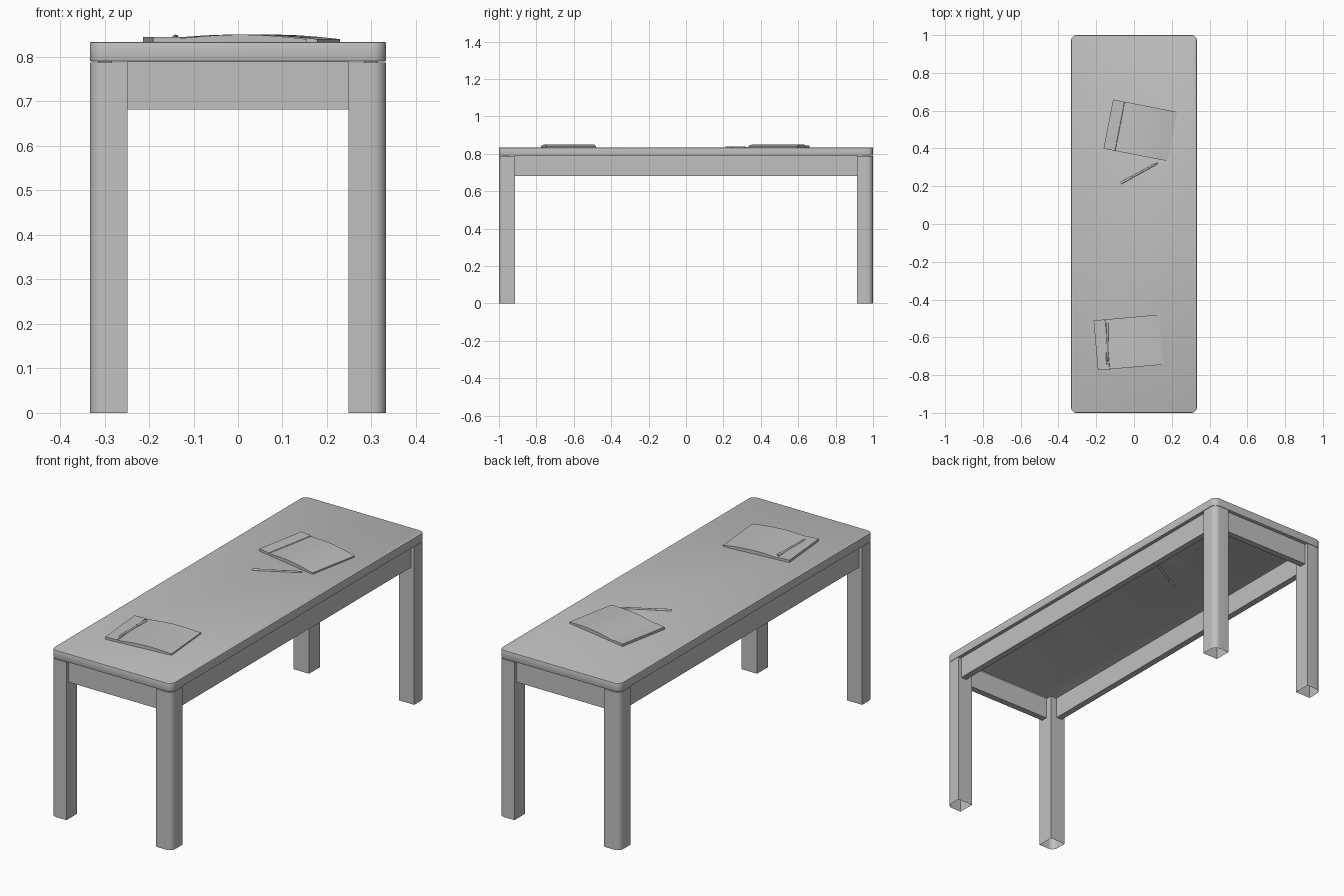
import bpy, bmesh, math
from mathutils import Vector, Matrix

if "Cube" in bpy.data.objects:
    bpy.data.objects.remove(bpy.data.objects["Cube"])

grey = bpy.data.materials.new("plain grey")
grey.diffuse_color = (0.53, 0.53, 0.53, 1)
grey.use_nodes = True
grey.node_tree.nodes["Principled BSDF"].inputs["Base Color"].default_value = grey.diffuse_color


def finish(name, bm, angle=35):
    bmesh.ops.recalc_face_normals(bm, faces=bm.faces)
    me = bpy.data.meshes.new(name)
    bm.to_mesh(me)
    bm.free()
    me.materials.append(grey)
    ob = bpy.data.objects.new(name, me)
    bpy.context.collection.objects.link(ob)
    bpy.ops.object.select_all(action='DESELECT')
    ob.select_set(True)
    bpy.context.view_layer.objects.active = ob
    bpy.ops.object.shade_smooth_by_angle(angle=math.radians(angle))
    return ob


def box_bm(x0, x1, y0, y1, z0, z1):
    bm = bmesh.new()
    m = Matrix.Translation(((x0 + x1) / 2, (y0 + y1) / 2, (z0 + z1) / 2)) @ \
        Matrix.Diagonal((x1 - x0, y1 - y0, z1 - z0, 1))
    bmesh.ops.create_cube(bm, size=1, matrix=m)
    return bm


def round_uprights(bm, radius, test=lambda v: True):
    es = [e for e in bm.edges
          if abs(e.verts[0].co.z - e.verts[1].co.z) > 0.01 and test(e.verts[0].co)]
    bmesh.ops.bevel(bm, geom=es, offset=radius, segments=8, profile=0.5, affect='EDGES')


TOP = 0.833

# Table top: rounded slab, hollow underneath behind a narrow lip
bm = box_bm(-0.333, 0.333, -1, 1, 0.79, TOP)
round_uprights(bm, 0.03)
caps = [f for f in bm.faces if abs(f.normal.z) > 0.9]
rim = list({e for f in caps for e in f.edges})
bmesh.ops.bevel(bm, geom=rim, offset=0.003, segments=2, profile=0.5, affect='EDGES')
bm.normal_update()
under = min((f for f in bm.faces if f.normal.z < -0.9), key=lambda f: -f.calc_area())
bmesh.ops.inset_region(bm, faces=[under], thickness=0.02)
bmesh.ops.delete(bm, geom=[under], context='FACES')
finish("table_top", bm)

# Legs: open tubes, outer corner rounded
for sx, side in ((-1, "left"), (1, "right")):
    for sy, end in ((-1, "front"), (1, "back")):
        xs = sorted((sx * 0.248, sx * 0.333))
        ys = sorted((sy * 0.915, sy * 1.0))
        bm = box_bm(*xs, *ys, 0, 0.788)
        round_uprights(bm, 0.03, lambda c: abs(c.x) > 0.3 and abs(c.y) > 0.95)
        foot = [f for f in bm.faces if f.calc_center_median().z < 0.01]
        bmesh.ops.delete(bm, geom=foot, context='FACES')
        finish(f"{end}_{side}_leg", bm)

# Aprons between the legs
for s, end, side in ((-1, "front", "left"), (1, "back", "right")):
    ys = sorted((s * 0.95, s * 0.982))
    finish(f"{end}_apron", box_bm(-0.248, 0.248, *ys, 0.682, 0.79))
    xs = sorted((s * 0.283, s * 0.315))
    finish(f"{side}_apron", box_bm(*xs, -0.915, 0.915, 0.682, 0.79))


# Notepads: flat binding strip and gently arched pages
def notepad(name, cx, cy, degrees):
    prof = [(-0.173, 0), (-0.173, 0.012), (-0.112, 0.012), (-0.11, 0.009)]
    for i in range(1, 13):
        t = i / 12
        z = 0.009 * (1 - t) + 0.007 * t + 0.009 * math.sin(math.pi * t)
        prof.append((-0.11 + 0.283 * t, z))
    prof.append((0.173, 0))
    bm = bmesh.new()
    f = bm.faces.new([bm.verts.new((x, -0.1325, z)) for x, z in prof])
    ext = bmesh.ops.extrude_face_region(bm, geom=[f])
    vs = [g for g in ext["geom"] if isinstance(g, bmesh.types.BMVert)]
    bmesh.ops.translate(bm, verts=vs, vec=(0, 0.265, 0))
    bm.transform(Matrix.Translation((cx, cy, TOP)) @ Matrix.Rotation(math.radians(degrees), 4, 'Z'))
    finish(name, bm, 20)


notepad("front_notepad", -0.03, -0.6275, 5)
notepad("back_notepad", 0.034, 0.496, -11)


# Pens: barrel with a tapered tip, spun from a profile
def pen(name, cap, tip):
    a, b = Vector(cap), Vector(tip)
    length = (b - a).length
    prof = [(0, 0), (0.006, 0), (0.006, 0.07), (0.005, 0.071),
            (0.005, length - 0.025), (0.0015, length), (0, length)]
    bm = bmesh.new()
    vs = [bm.verts.new((r, 0, z)) for r, z in prof]
    es = [bm.edges.new(p) for p in zip(vs, vs[1:])]
    bmesh.ops.spin(bm, geom=vs + es, cent=(0, 0, 0), axis=(0, 0, 1),
                   angle=math.tau, steps=16)
    bmesh.ops.remove_doubles(bm, verts=bm.verts, dist=0.0001)
    bm.transform(Matrix.Translation(a) @ (b - a).to_track_quat('Z', 'Y').to_matrix().to_4x4())
    finish(name, bm)


pen("front_pen", (-0.14, -0.525, 0.844), (-0.143, -0.745, 0.844))
pen("back_pen", (-0.07, 0.216, 0.834), (0.13, 0.325, 0.834))
